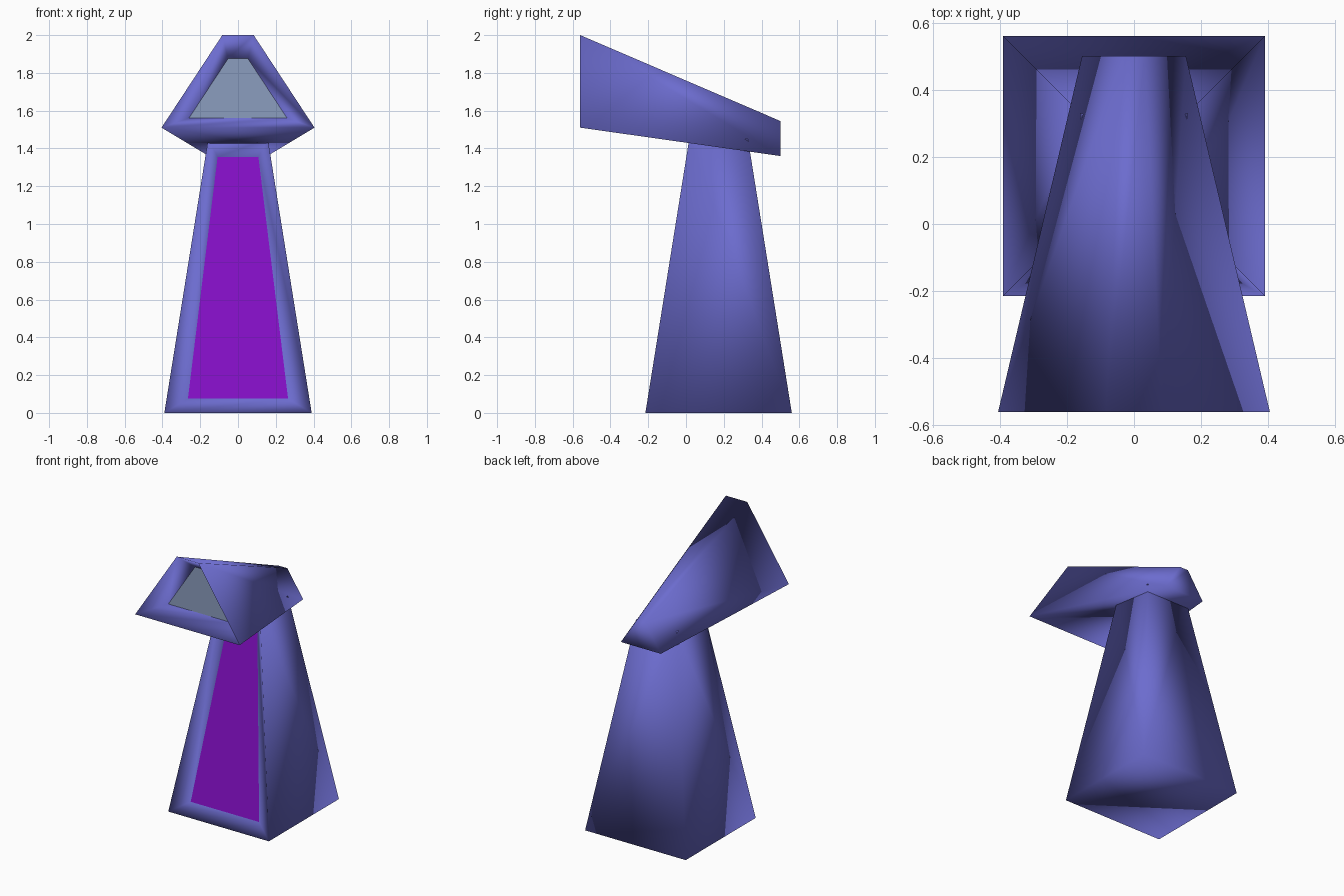
import bpy

cube = bpy.data.objects.get("Cube")
if cube:
    bpy.data.objects.remove(cube, do_unlink=True)


def material(name, color):
    m = bpy.data.materials.new(name)
    m.use_nodes = True
    m.diffuse_color = (*color, 1)
    m.node_tree.nodes["Principled BSDF"].inputs["Base Color"].default_value = (*color, 1)
    return m


blue = material("soft blue", (0.15, 0.15, 0.62))
purple = material("vivid purple", (0.24, 0.005, 0.58))
glass = material("grey blue", (0.26, 0.34, 0.52))


def ring(rows):
    """Four corners from two (half width, y, z) rows: bottom pair, then top pair."""
    (w0, y0, z0), (w1, y1, z1) = rows
    return [(-w0, y0, z0), (w0, y0, z0), (w1, y1, z1), (-w1, y1, z1)]


def hollow_front_block(name, back, front, panel, panel_material):
    """Smooth tapered block whose front slopes inward to a flat recessed panel."""
    verts = ring(back) + ring(front) + ring(panel)
    faces = [(3, 2, 1, 0), (8, 9, 10, 11)]
    for start in (0, 4):
        for i in range(4):
            j = (i + 1) % 4
            faces.append((start + i, start + j, start + 4 + j, start + 4 + i))
    mesh = bpy.data.meshes.new(name)
    mesh.from_pydata(verts, [], faces)
    # walls run back to front, so flip only the ones wound inward
    mesh.materials.append(blue)
    mesh.materials.append(panel_material)
    for p in mesh.polygons:
        p.use_smooth = True
    mesh.polygons[1].use_smooth = False
    mesh.polygons[1].material_index = 1
    mesh.update()
    obj = bpy.data.objects.new(name, mesh)
    bpy.context.collection.objects.link(obj)
    return obj


# Tapered body with a tall recessed panel
hollow_front_block(
    "body",
    back=[(0.39, 0.56, 0), (0.158, 0.328, 1.45)],
    front=[(0.39, -0.215, 0), (0.158, 0.017, 1.45)],
    panel=[(0.265, -0.145, 0.075), (0.108, 0.06, 1.355)],
    panel_material=purple,
)

# Forward-flaring head with a deep recessed window
hollow_front_block(
    "head",
    back=[(0.155, 0.5, 1.36), (0.032, 0.5, 1.545)],
    front=[(0.405, -0.56, 1.51), (0.083, -0.56, 2.0)],
    panel=[(0.26, -0.4, 1.56), (0.053, -0.4, 1.875)],
    panel_material=glass,
)
